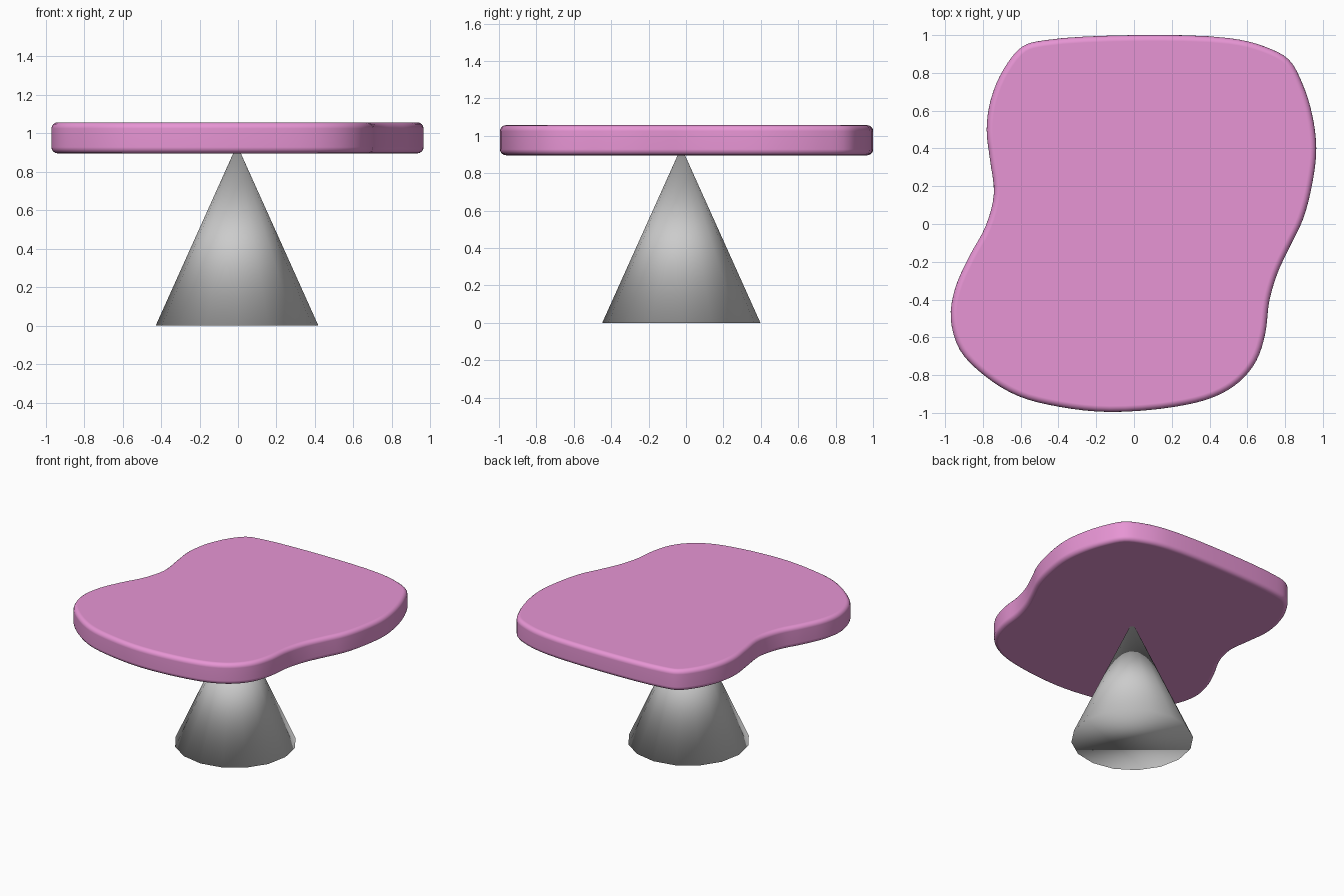
import bpy, bmesh
from mathutils import Vector

if "Cube" in bpy.data.objects:
    bpy.data.objects.remove(bpy.data.objects["Cube"])

# Outline of the organic table top, clockwise from the back edge
OUTLINE = [
    (0, 1.0), (.505, .984), (.69, .94), (.82, .87), (.893, .74), (.943, .58),
    (.965, .40), (.943, .21), (.895, .026), (.82, -.13), (.758, -.265),
    (.716, -.41), (.695, -.58), (.647, -.725), (.557, -.836), (.425, -.915),
    (.214, -.968), (-.13, -.995), (-.394, -.968), (-.615, -.91), (-.79, -.804),
    (-.922, -.667), (-.97, -.50), (-.948, -.344), (-.874, -.175), (-.785, -.01),
    (-.742, .16), (-.763, .344), (-.78, .50), (-.758, .66), (-.69, .82),
    (-.59, .94), (-.473, .973)]
Z_LOW, Z_HIGH = 0.896, 1.057


def smooth_loop(points, steps):
    """Closed, evenly tensioned (centripetal) Catmull-Rom curve."""
    pts = [Vector(p) for p in points]
    n, out = len(pts), []
    for i in range(n):
        p = [pts[(i + k) % n] for k in (-1, 0, 1, 2)]
        t = [0.0]
        for a, b in zip(p, p[1:]):
            t.append(t[-1] + (b - a).length ** 0.5)

        def mix(a, b, ta, tb, u):
            return a + (b - a) * ((u - ta) / (tb - ta))
        for s in range(steps):
            u = t[1] + (t[2] - t[1]) * s / steps
            a1, a2, a3 = [mix(p[k], p[k + 1], t[k], t[k + 1], u) for k in range(3)]
            b1 = mix(a1, a2, t[0], t[2], u)
            b2 = mix(a2, a3, t[1], t[3], u)
            out.append(mix(b1, b2, t[1], t[2], u))
    return out


# Table top: extruded outline with a rounded rim
bm = bmesh.new()
face = bm.faces.new([bm.verts.new((p.x, p.y, Z_LOW)) for p in smooth_loop(OUTLINE, 4)])
ext = bmesh.ops.extrude_face_region(bm, geom=[face], use_keep_orig=True)
top_verts = [g for g in ext["geom"] if isinstance(g, bmesh.types.BMVert)]
bmesh.ops.translate(bm, verts=top_verts, vec=(0, 0, Z_HIGH - Z_LOW))
bmesh.ops.recalc_face_normals(bm, faces=bm.faces)
for f in bm.faces:
    f.smooth = True
mesh = bpy.data.meshes.new("table_top")
bm.to_mesh(mesh)
bm.free()
table_top = bpy.data.objects.new("table_top", mesh)
bpy.context.collection.objects.link(table_top)

bevel = table_top.modifiers.new("rim", 'BEVEL')
bevel.width = 0.032
bevel.segments = 4
bevel.limit_method = 'ANGLE'
bevel.use_clamp_overlap = False
table_top.modifiers.new("normals", 'WEIGHTED_NORMAL')

pink = bpy.data.materials.new("pink")
pink.diffuse_color = (0.8, 0.3, 0.66, 1)
pink.use_nodes = True
pink.node_tree.nodes["Principled BSDF"].inputs["Base Color"].default_value = pink.diffuse_color
mesh.materials.append(pink)

# Pedestal: 16-sided cone, smooth all over, tip sunk into the top
TIP = 0.94
bpy.ops.mesh.primitive_cone_add(vertices=16, radius1=0.423, radius2=0, depth=TIP,
                                location=(-0.005, -0.025, TIP / 2))
pedestal = bpy.context.object
pedestal.name = "pedestal"
bpy.ops.object.shade_smooth()
